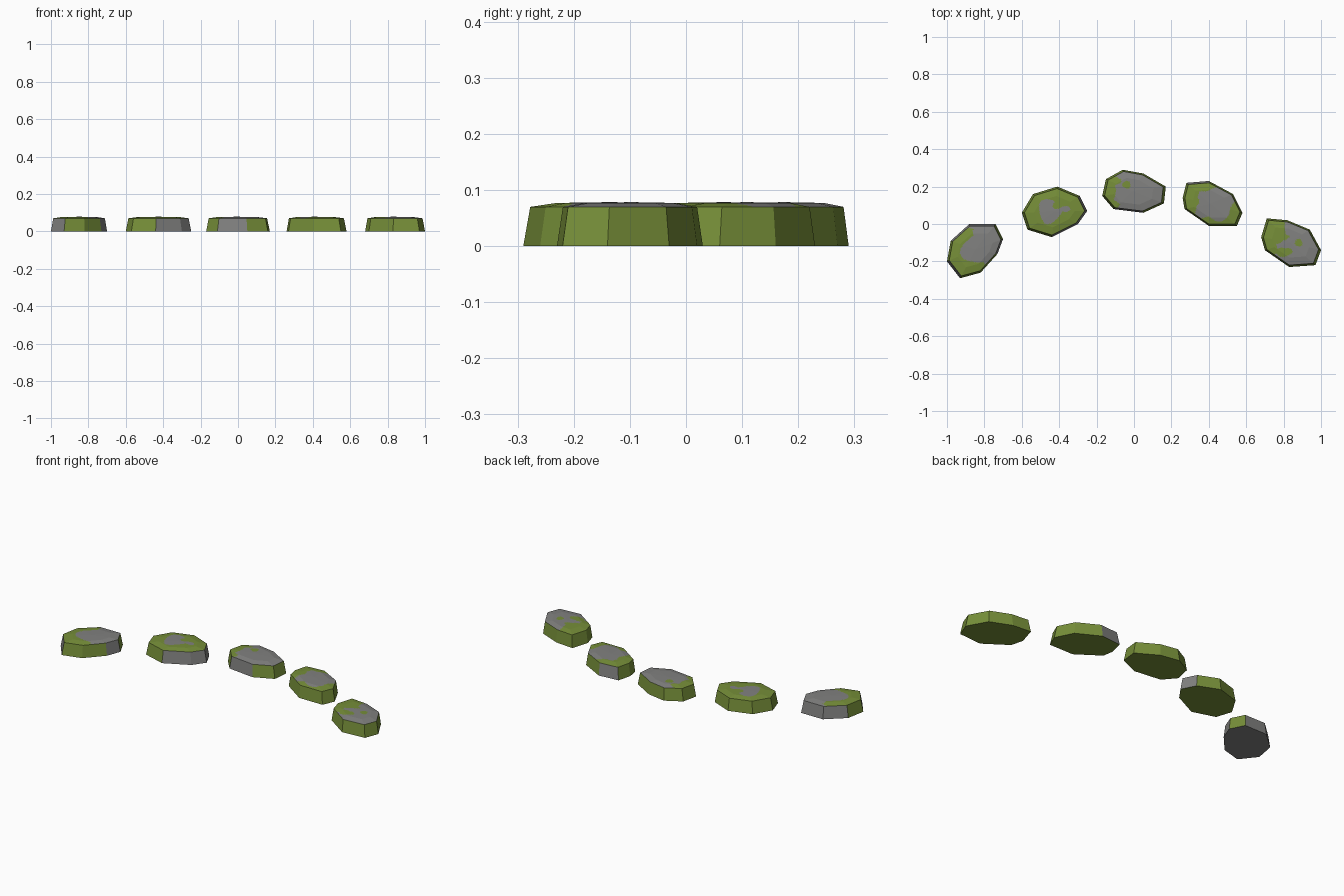
import bpy, bmesh, math

default = bpy.data.objects.get("Cube")
if default:
    bpy.data.objects.remove(default)


def make_material(name, colour):
    mat = bpy.data.materials.new(name)
    mat.use_nodes = True
    mat.diffuse_color = colour
    mat.node_tree.nodes["Principled BSDF"].inputs["Base Color"].default_value = colour
    return mat


MATERIALS = [make_material("moss_green", (0.18, 0.27, 0.04, 1)),
             make_material("stone_grey", (0.22, 0.22, 0.215, 1))]
MOSS, ROCK = 0, 1


def inside(point, patch):
    """True when a point lies in a slightly wavy oval patch."""
    x, y, rx, ry = patch
    dx, dy = (point.x - x) / rx, (point.y - y) / ry
    wave = 1 + 0.1 * math.sin(3 * math.atan2(dy, dx) + 40 * x)
    return math.hypot(dx, dy) < wave


def stepping_stone(name, outline, sides, underside, top, patches):
    """sides: one letter per wall, m for moss and r for rock.
    patches: (material, oval) pairs painted over the top in order."""
    bm = bmesh.new()
    n = len(outline)
    cx = sum(p[0] for p in outline) / n
    cy = sum(p[1] for p in outline) / n

    # Foot, shoulder and crown rings
    rings = []
    for scale, z in ((1, 0), (0.92, 0.07), (0.62, 0.077)):
        rings.append([bm.verts.new((cx + (x - cx) * scale, cy + (y - cy) * scale, z))
                      for x, y in outline])
    foot, shoulder, crown = rings
    peak = bm.verts.new((cx, cy, 0.0785))

    bm.faces.new(foot).material_index = underside
    caps = []
    for i in range(n):
        j = (i + 1) % n
        wall = bm.faces.new((foot[i], foot[j], shoulder[j], shoulder[i]))
        wall.material_index = ROCK if sides[i] == "r" else MOSS
        caps.append(bm.faces.new((shoulder[i], shoulder[j], crown[j], crown[i])))
        caps.append(bm.faces.new((crown[i], crown[j], peak)))

    # Fine cuts on the cap so the moss patches get soft outlines
    edges = list({e for f in caps for e in f.edges})
    bmesh.ops.subdivide_edges(bm, edges=edges, cuts=11, use_grid_fill=True)
    bmesh.ops.recalc_face_normals(bm, faces=bm.faces)
    for face in bm.faces:
        centre = face.calc_center_median()
        if centre.z > 0.0699:
            face.material_index = top
            for material, oval in patches:
                if inside(centre, oval):
                    face.material_index = material

    mesh = bpy.data.meshes.new(name)
    bm.to_mesh(mesh)
    bm.free()
    for mat in MATERIALS:
        mesh.materials.append(mat)
    obj = bpy.data.objects.new(name, mesh)
    bpy.context.collection.objects.link(obj)


# Far right stone
stepping_stone(
    "far_right_stone",
    [(-.88, 0), (-.74, 0), (-.7, -.08), (-.73, -.16),
     (-.82, -.26), (-.93, -.29), (-1, -.2), (-.98, -.09)],
    "rmrmmrmr", ROCK, MOSS,
    [(ROCK, (-.85, -.14, .075, .07)), (ROCK, (-.78, -.06, .08, .065)),
     (ROCK, (-.77, -.14, .07, .07)), (ROCK, (-.8, -.01, .09, .03))])

# Right stone
stepping_stone(
    "right_stone",
    [(-.41, .2), (-.29, .15), (-.25, .07), (-.3, 0),
     (-.44, -.07), (-.57, -.03), (-.6, .06), (-.54, .16)],
    "mrrrmmmm", MOSS, MOSS,
    [(ROCK, (-.45, .07, .06, .065)), (MOSS, (-.41, .1, .025, .02)),
     (ROCK, (-.37, .08, .03, .015))])

# Middle stone
stepping_stone(
    "middle_stone",
    [(-.06, .29), (.05, .27), (.17, .2), (.16, .11),
     (.05, .06), (-.11, .08), (-.17, .15), (-.15, .24)],
    "mmmmrmmm", MOSS, ROCK,
    [(MOSS, (-.15, .16, .05, .08)), (MOSS, (-.12, .1, .04, .03)),
     (MOSS, (-.04, .21, .022, .02)), (MOSS, (-.11, .23, .04, .025))])

# Left stone
stepping_stone(
    "left_stone",
    [(.28, .22), (.4, .23), (.53, .16), (.58, .06),
     (.55, -.01), (.4, -.01), (.27, .08), (.26, .14)],
    "rmmmmmmm", MOSS, MOSS,
    [(ROCK, (.44, .11, .085, .09)), (ROCK, (.37, .07, .045, .04)),
     (ROCK, (.37, .15, .03, .025)), (ROCK, (.49, .13, .05, .055)),
     (MOSS, (.54, .06, .03, .05))])

# Far left stone
stepping_stone(
    "far_left_stone",
    [(.71, .03), (.82, .02), (.94, -.03), (1, -.14),
     (.97, -.22), (.83, -.23), (.7, -.14), (.68, -.07)],
    "mmmmmmmm", MOSS, ROCK,
    [(MOSS, (.74, -.03, .075, .075)), (MOSS, (.72, -.12, .045, .045)),
     (MOSS, (.8, -.15, .045, .025)), (MOSS, (.88, -.1, .02, .02)),
     (MOSS, (.8, -.07, .03, .016))])
